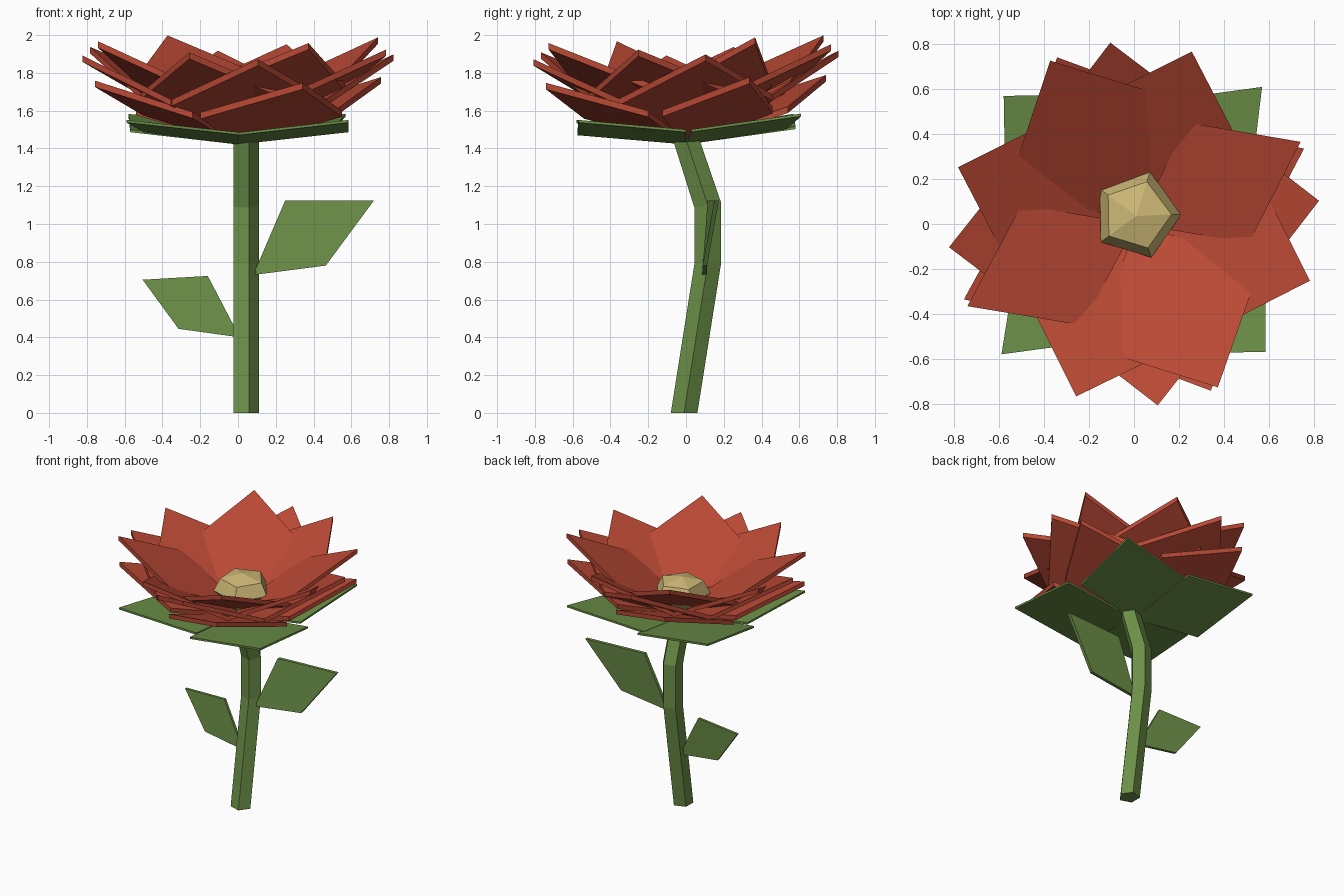
import bpy, bmesh, math
from mathutils import Vector

if "Cube" in bpy.data.objects:
    bpy.data.objects.remove(bpy.data.objects["Cube"])


def material(name, rgb):
    m = bpy.data.materials.new(name)
    m.diffuse_color = (*rgb, 1)
    m.use_nodes = True
    m.node_tree.nodes["Principled BSDF"].inputs["Base Color"].default_value = m.diffuse_color
    return m


RED = material("petal red", (0.49, 0.066, 0.035))
GREEN = material("leaf green", (0.15, 0.28, 0.065))
YELLOW = material("centre yellow", (0.62, 0.49, 0.185))


def make_object(name, verts, faces, mat):
    me = bpy.data.meshes.new(name)
    me.from_pydata([tuple(v) for v in verts], [], faces)
    me.materials.append(mat)
    ob = bpy.data.objects.new(name, me)
    bpy.context.collection.objects.link(ob)
    return ob


def plate(name, corners, drop, mat):
    """Thin plate: four corners (anticlockwise from outside) pushed along drop."""
    top = [Vector(c) for c in corners]
    bottom = [c + Vector(drop) for c in top]
    faces = [(0, 1, 2, 3), (7, 6, 5, 4)]
    faces += [(i, i + 4, (i + 1) % 4 + 4, (i + 1) % 4) for i in range(4)]
    return make_object(name, top + bottom, faces, mat)


def tilt(p):
    """The whole flower head leans slightly to the front."""
    return Vector((p[0], p[1], p[2] + 0.028 * p[1]))


# Stem: five-sided tube along a bent path (y, z, ring slope)
path = [(-0.01, 0, 0), (0.115, 0.79, 0.0), (0.115, 1.1, 0.2), (0.0, 1.45, 0.0)]
verts, faces = [], []
for y, z, slope in path:
    for i in range(5):
        a = i * math.tau / 5
        dy = 0.074 * math.sin(a)
        verts.append((0.036 + 0.074 * math.cos(a), y + dy, z + slope * dy))
for r in range(len(path) - 1):
    for i in range(5):
        j = (i + 1) % 5
        faces.append((r * 5 + i, r * 5 + j, r * 5 + 5 + j, r * 5 + 5 + i))
faces += [(4, 3, 2, 1, 0), tuple(range(15, 20))]
make_object("stem", verts, faces, GREEN)

# Stem leaves
plate("leaf_right", [(0.08, 0.085, 0.73), (0.465, 0.088, 0.78),
                     (0.72, 0.15, 1.125), (0.25, 0.115, 1.125)],
      (0, 0.024, 0), GREEN)
plate("leaf_left", [(0.01, 0.06, 0.40), (-0.16, 0.085, 0.725),
                    (-0.505, 0.11, 0.705), (-0.315, 0.075, 0.445)],
      (0, -0.02, 0), GREEN)

# Sepals: four square plates under the petals (tip, then side corners)
sepals = [((0.57, 0.61), (0.50, 0.03), (-0.02, 0.53)),
          ((-0.58, 0.57), (0.0, 0.58), (-0.57, 0.0)),
          ((-0.59, -0.58), (-0.50, -0.02), (0.0, -0.50)),
          ((0.585, -0.57), (0.0, -0.575), (0.585, 0.0))]
for n, (tip, c1, c2) in enumerate(sepals):
    pts = [(0, 0, 1.435), (*c1, 1.5), (*tip, 1.567), (*c2, 1.5)]
    plate(f"sepal_{n + 1}", [tilt(p) for p in pts], (0, 0, -0.014), GREEN)

# Petals: four layers of four square plates, steeper towards the inside
# (name, direction of first petal, base height, tip height, reach,
#  half width of front/back petals, half width of left/right petals)
layers = [("outer", 114.3, 1.445, 1.768, 0.822, 0.41, 0.32),
          ("lower_middle", 97.3, 1.45, 1.895, 0.822, 0.41, 0.41),
          ("upper_middle", 71.8, 1.475, 1.930, 0.816, 0.41, 0.41),
          ("inner", 116.7, 1.51, 1.978, 0.822, 0.42, 0.30)]
for name, angle, base_z, tip_z, reach, half_y, half_x in layers:
    for k in range(4):
        a = math.radians(angle - 90.0 * k)
        out = Vector((math.cos(a), math.sin(a), 0))
        side = Vector((-out.y, out.x, 0))
        half = half_x if k % 2 else half_y
        base = Vector((0.01, 0, base_z))
        tip = Vector((out.x * reach * 1.01, out.y * reach * 0.99, tip_z))
        mid = (base + tip) / 2
        pts = [base, mid - side * half, tip, mid + side * half]
        plate(f"petal_{name}_{k + 1}", [tilt(p) for p in pts],
              (0, 0, -0.034), RED)

# Flower centre: flattened five-sided ball from stacked rings (radius, z)
rings = [(0.12, 1.50), (0.2, 1.61), (0.155, 1.70)]
verts, faces = [], []
for r, z in rings:
    for i in range(5):
        a = math.radians(72 * i + 1)
        verts.append(tilt((0.012 + r * math.cos(a), 0.04 + r * math.sin(a), z)))
for k in range(len(rings) - 1):
    for i in range(5):
        j = (i + 1) % 5
        faces.append((k * 5 + i, k * 5 + j, k * 5 + 5 + j, k * 5 + 5 + i))
verts.append(tilt((0.01, 0.035, 1.735)))
faces += [(10 + i, 10 + (i + 1) % 5, 15) for i in range(5)]
faces.append((4, 3, 2, 1, 0))
make_object("flower_centre", verts, faces, YELLOW)
